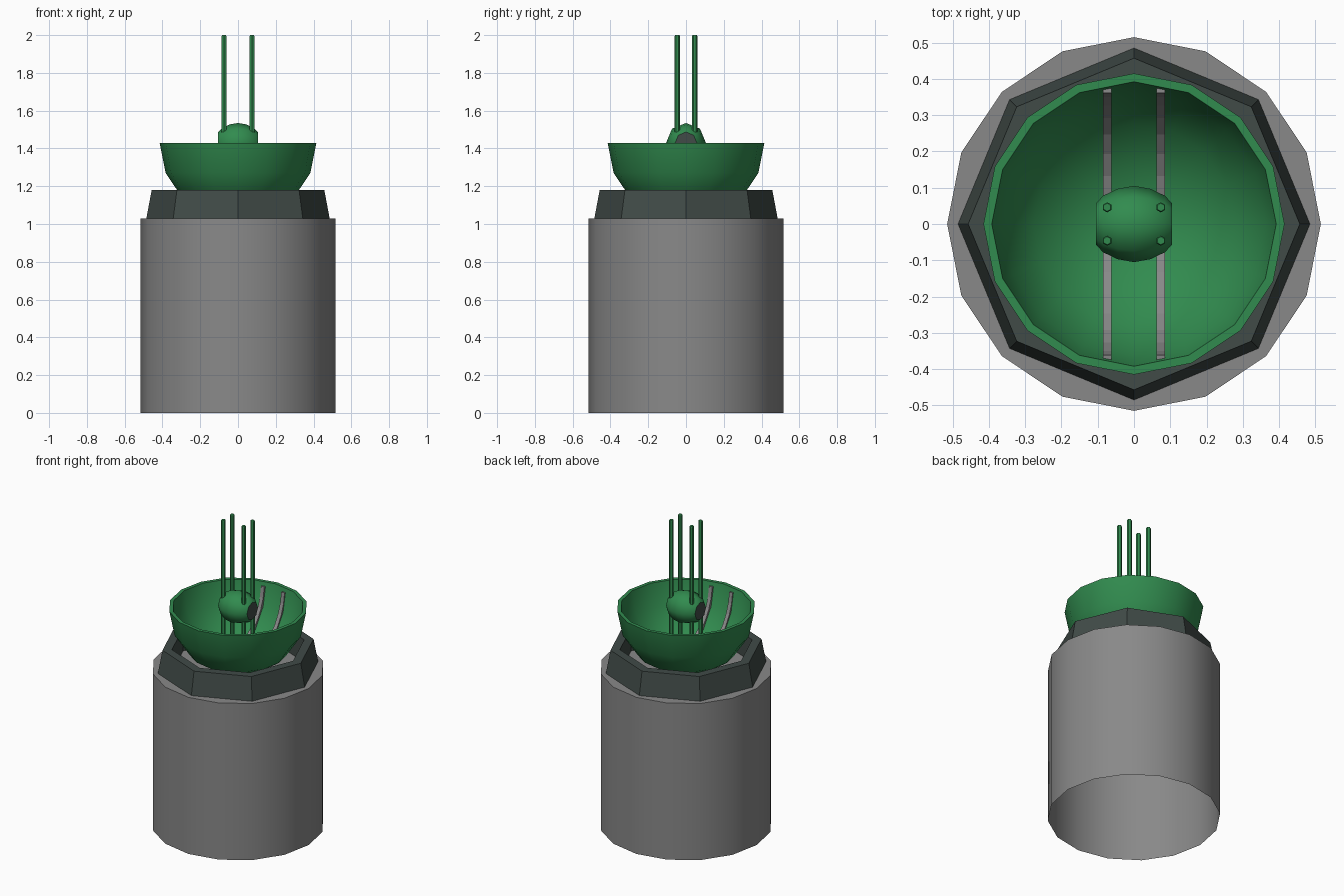
import bpy, bmesh, math
from mathutils import Matrix, Vector

if "Cube" in bpy.data.objects:
    bpy.data.objects.remove(bpy.data.objects["Cube"])


def material(name, rgb):
    m = bpy.data.materials.new(name)
    m.diffuse_color = (*rgb, 1)
    m.use_nodes = True
    m.node_tree.nodes["Principled BSDF"].inputs["Base Color"].default_value = m.diffuse_color
    return m


GREY = material("grey", (0.25, 0.25, 0.25))
DARK = material("dark grey green", (0.052, 0.07, 0.064))
GREEN = material("green", (0.031, 0.26, 0.078))


def finish(bm, name, mat, smooth=None):
    bmesh.ops.recalc_face_normals(bm, faces=bm.faces)
    me = bpy.data.meshes.new(name)
    bm.to_mesh(me)
    bm.free()
    me.materials.append(mat)
    ob = bpy.data.objects.new(name, me)
    bpy.context.collection.objects.link(ob)
    if smooth:
        bpy.ops.object.select_all(action='DESELECT')
        ob.select_set(True)
        bpy.context.view_layer.objects.active = ob
        bpy.ops.object.shade_smooth_by_angle(angle=math.radians(smooth))
    return ob


def lathe(name, profile, sides, mat, smooth=None, closed=False, matrix=None):
    """Spin (radius, height) points around z; radius 0 closes at a pole."""
    bm = bmesh.new()
    rings = []
    for r, z in profile:
        if r < 1e-6:
            rings.append([bm.verts.new((0, 0, z))] * sides)
        else:
            rings.append([bm.verts.new((r * math.cos(math.tau * i / sides),
                                        r * math.sin(math.tau * i / sides), z))
                          for i in range(sides)])
    pairs = list(zip(rings, rings[1:]))
    if closed:
        pairs.append((rings[-1], rings[0]))
    for a, b in pairs:
        for i in range(sides):
            j = (i + 1) % sides
            quad = list(dict.fromkeys((a[i], a[j], b[j], b[i])))
            bm.faces.new(quad)
    if matrix:
        bm.transform(matrix)
    return finish(bm, name, mat, smooth)


RIM = 1.43

# Pedestal drum, open underneath
lathe("pedestal", [(0.515, 0), (0.515, 1.03), (0, 1.03)], 16, GREY, 30)

# Eight-sided collar
lathe("collar", [(0.485, 1.03), (0.457, 1.18), (0.40, 1.18), (0.40, 1.031)],
      8, DARK, closed=True)

# Hemispherical bowl with wall thickness
arc = [math.radians(22.5 * k) for k in range(5)]
outer = [(0.415 * math.sin(a), RIM - 0.415 * math.cos(a)) for a in arc]
inner = [(0.392 * math.sin(a), RIM - 0.392 * math.cos(a)) for a in reversed(arc)]
lathe("bowl", outer + inner, 16, GREEN, 30)

# Knob in the middle, its axis along x, with dark end caps
along_x = Matrix.Translation((0, 0, RIM)) @ Matrix.Rotation(math.pi / 2, 4, 'Y')
half = [(0.057, 0.105), (0.078, 0.085), (0.097, 0.045)]
knob = half + [(0.105, 0)] + [(r, -z) for r, z in reversed(half)]
lathe("knob", knob, 8, GREEN, 50, matrix=along_x)

for side, label in ((-1, "left"), (1, "right")):
    lathe(label + "_knob_cap", [(0.057, side * 0.105), (0, side * 0.105)],
          8, DARK, matrix=along_x)

    # Curved rail lying in the bowl
    bm = bmesh.new()
    rings = []
    for k in range(17):
        a = math.radians(-86 + 172 * k / 16)
        rings.append([bm.verts.new((side * x, r * math.sin(a), RIM - r * math.cos(a)))
                      for x, r in ((0.062, 0.362), (0.086, 0.362),
                                   (0.086, 0.386), (0.062, 0.386))])
    for p, q in zip(rings, rings[1:]):
        for i in range(4):
            j = (i + 1) % 4
            bm.faces.new((p[i], p[j], q[j], q[i]))
    bm.faces.new(rings[0])
    bm.faces.new(rings[-1])
    finish(bm, label + "_rail", GREY)

    # Pair of upright rods through the knob
    for y, end in ((-0.046, "front"), (0.046, "back")):
        spot = (Matrix.Translation((side * 0.074, y, 0))
                @ Matrix.Rotation(math.pi / 2, 4, 'Z'))
        lathe(f"{label}_{end}_rod",
              [(0, 1.06), (0.014, 1.06), (0.014, 1.995), (0.011, 2.0), (0, 2.0)],
              6, GREEN, matrix=spot)
